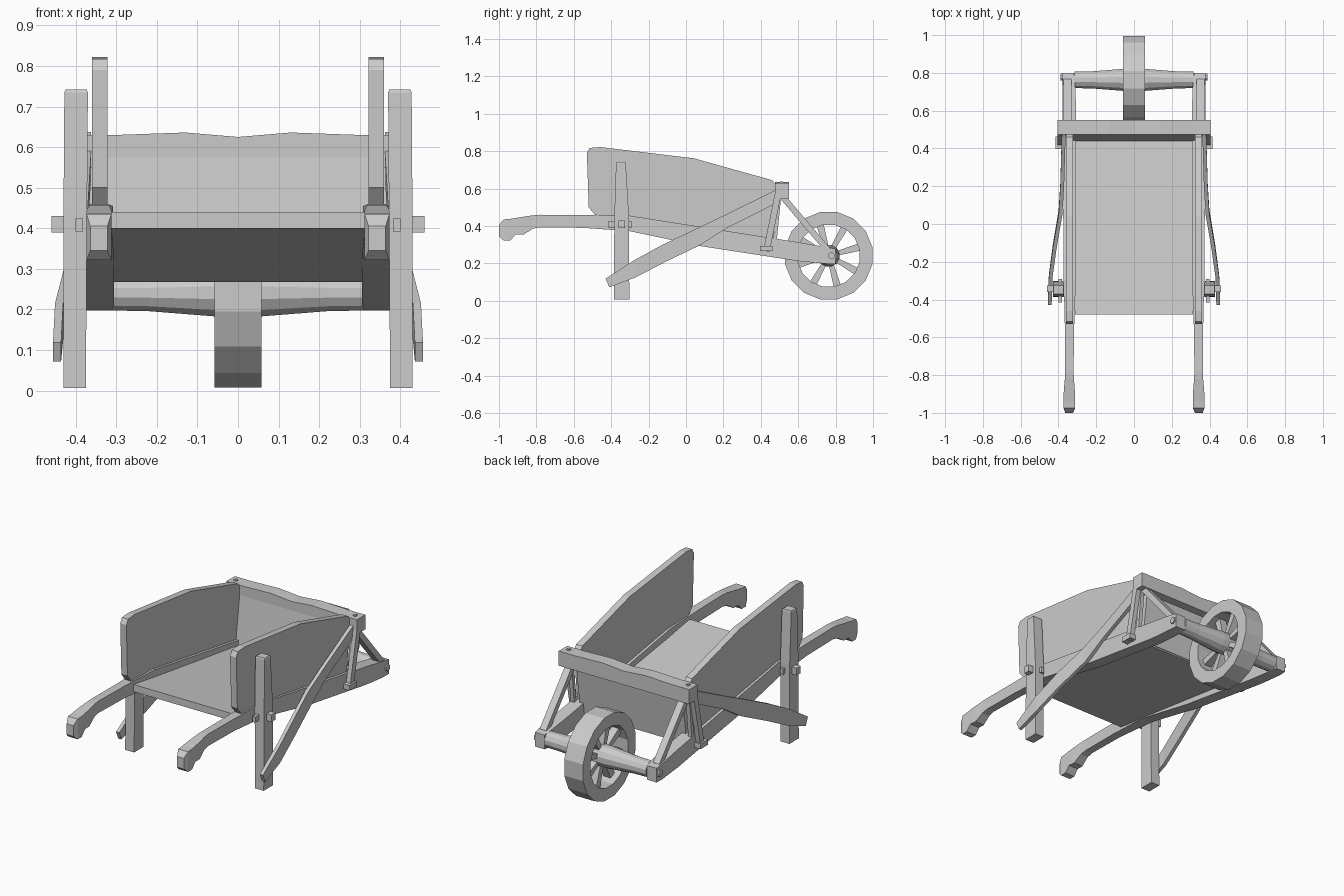
import bpy, bmesh, math
from mathutils import Vector

if "Cube" in bpy.data.objects:
    bpy.data.objects.remove(bpy.data.objects["Cube"])


def finish(name, bm, mirror=False):
    bmesh.ops.recalc_face_normals(bm, faces=bm.faces)
    mesh = bpy.data.meshes.new(name)
    bm.to_mesh(mesh)
    bm.free()
    ob = bpy.data.objects.new(name, mesh)
    bpy.context.collection.objects.link(ob)
    if mirror:
        ob.modifiers.new("mirror", 'MIRROR')
    return ob


def loft(name, rings, mirror=False, closed=False):
    """Skin a list of equal-length rings of points."""
    bm = bmesh.new()
    vr = [[bm.verts.new(p) for p in r] for r in rings]
    n = len(rings[0])
    pairs = list(zip(vr, vr[1:])) + ([(vr[-1], vr[0])] if closed else [])
    for a, b in pairs:
        for i in range(n):
            j = (i + 1) % n
            bm.faces.new((a[i], a[j], b[j], b[i]))
    if not closed:
        bm.faces.new(vr[0])
        bm.faces.new(vr[-1])
    return finish(name, bm, mirror)


def box(name, x, y, z, mirror=False):
    ring = lambda h: [(x[0], y[0], h), (x[1], y[0], h), (x[1], y[1], h), (x[0], y[1], h)]
    return loft(name, [ring(z[0]), ring(z[1])], mirror)


def plate(name, profile, x0, x1, mirror=False):
    """Side profile of (y, z) points given thickness in x."""
    return loft(name, [[(x, y, z) for y, z in profile] for x in (x0, x1)], mirror)


def bar(name, p0, p1, wx, d):
    """Mirrored square bar between two points."""
    p0, p1 = Vector(p0), Vector(p1)
    v = (p1 - p0).cross(Vector((1, 0, 0))).normalized() * d / 2
    u = Vector((wx / 2, 0, 0))
    return loft(name, [[p + u + v, p - u + v, p - u - v, p + u - v] for p in (p0, p1)], True)


def circle(x, r, cy, cz, n):
    return [(x, cy + r * math.cos((i + .5) * math.tau / n), cz + r * math.sin((i + .5) * math.tau / n))
            for i in range(n)]


# Shafts with carved handles: y, top, bottom, inner x, outer x
shaft = [(-1.0, .405, .345, .322, .364), (-.975, .435, .322, .312, .373), (-.94, .438, .322, .312, .373),
         (-.91, .443, .355, .312, .373), (-.87, .449, .353, .314, .371), (-.82, .457, .385, .318, .366),
         (-.78, .46, .393, .32, .365), (-.55, .458, .39, .317, .366), (-.3, .455, .372, .308, .372),
         (.08, .395, .292, .306, .375), (.6, .313, .212, .306, .378), (.75, .287, .198, .312, .38),
         (.80, .277, .197, .318, .378)]
loft("shaft", [[(a, y, b), (c, y, b), (c, y, t), (a, y, t)] for y, t, b, a, c in shaft], True)

# Tray
plate("side_board", [(-.53, .79), (-.515, .817), (-.46, .822), (.04, .762), (.46, .645), (.48, .62),
                     (.45, .325), (-.30, .445), (-.485, .458), (-.52, .50)], .322, .36, True)
plate("floor", [(-.48, .44), (-.48, .40), (.46, .268), (.46, .308)], -.312, .312)
plate("front_panel", [(.435, .28), (.465, .275), (.505, .57), (.475, .575)], -.33, .33)

# Front crossbeam with slightly uneven top
beam = [(-.405, .63), (-.3, .63), (-.13, .636), (0, .625), (.13, .636), (.3, .63), (.405, .63)]
loft("crossbeam", [[(x, .475, .548), (x, .55, .548), (x, .55, t), (x, .475, t)] for x, t in beam])
box("beam_pin", (.362, .378), (.502, .518), (.62, .637), True)

# Struts between the beam and shafts
bar("front_strut", (.352, .50, .575), (.352, .755, .275), .04, .032)
bar("side_strut", (.392, .492, .57), (.392, .43, .265), .026, .034)
bar("inner_strut", (.365, .50, .57), (.365, .475, .32), .022, .02)
box("strut_block", (.365, .415), (.396, .462), (.265, .294), True)

# Long braces bending out around the legs: top y/z, bottom y/z, inner x
brace = [(-.43, .118, -.41, .072, .436), (-.28, .215, -.27, .125, .431), (-.13, .297, -.11, .208, .41),
         (.05, .383, .075, .297, .379), (.2, .455, .22, .39, .37), (.475, .59, .50, .53, .362)]
loft("brace", [[(x, y0, z0), (x + .02, y0, z0), (x + .02, y1, z1), (x, y1, z1)]
               for y0, z0, y1, z1, x in brace], True)

# Legs and their pegs
loft("leg", [[(a, y0, z), (b, y0, z), (b, y1, z), (a, y1, z)] for a, b, y0, y1, z in
             [(.375, .43, -.386, -.303, .006), (.372, .43, -.383, -.305, .45),
              (.37, .428, -.374, -.322, .735), (.373, .425, -.371, -.325, .742)]], True)
box("leg_peg", (.34, .46), (-.36, -.325), (.39, .43), True)
box("leg_wedge", (.382, .4), (-.416, -.29), (.392, .424), True)

# Axle and hub
WY, WZ = .763, .241
loft("axle", [circle(x, r, WY, WZ, 12) for x, r in
              [(-.315, .045), (-.22, .047), (-.06, .06), (.06, .06), (.22, .047), (.315, .045)]])
loft("axle_pin", [circle(x, .019, WY + .015, WZ, 8) for x in (.3, .388)], True)

# Wheel rim and spokes
loft("wheel_rim", [circle(x, r, WY, WZ, 16) for x, r in
                   [(-.058, .238), (.058, .238), (.058, .168), (-.058, .168)]], closed=True)
for k in range(8):
    a = (k + .35) * math.tau / 8
    d = Vector((0, math.cos(a), math.sin(a)))
    s = Vector((0, -d.z, d.y))
    c = Vector((0, WY, WZ))
    loft(f"spoke_{k + 1}", [[c + d * r + s * (w * i) + Vector((.022 * j, 0, 0))
                             for i, j in ((1, 1), (-1, 1), (-1, -1), (1, -1))]
                            for r, w in ((.04, .012), (.175, .02))])
